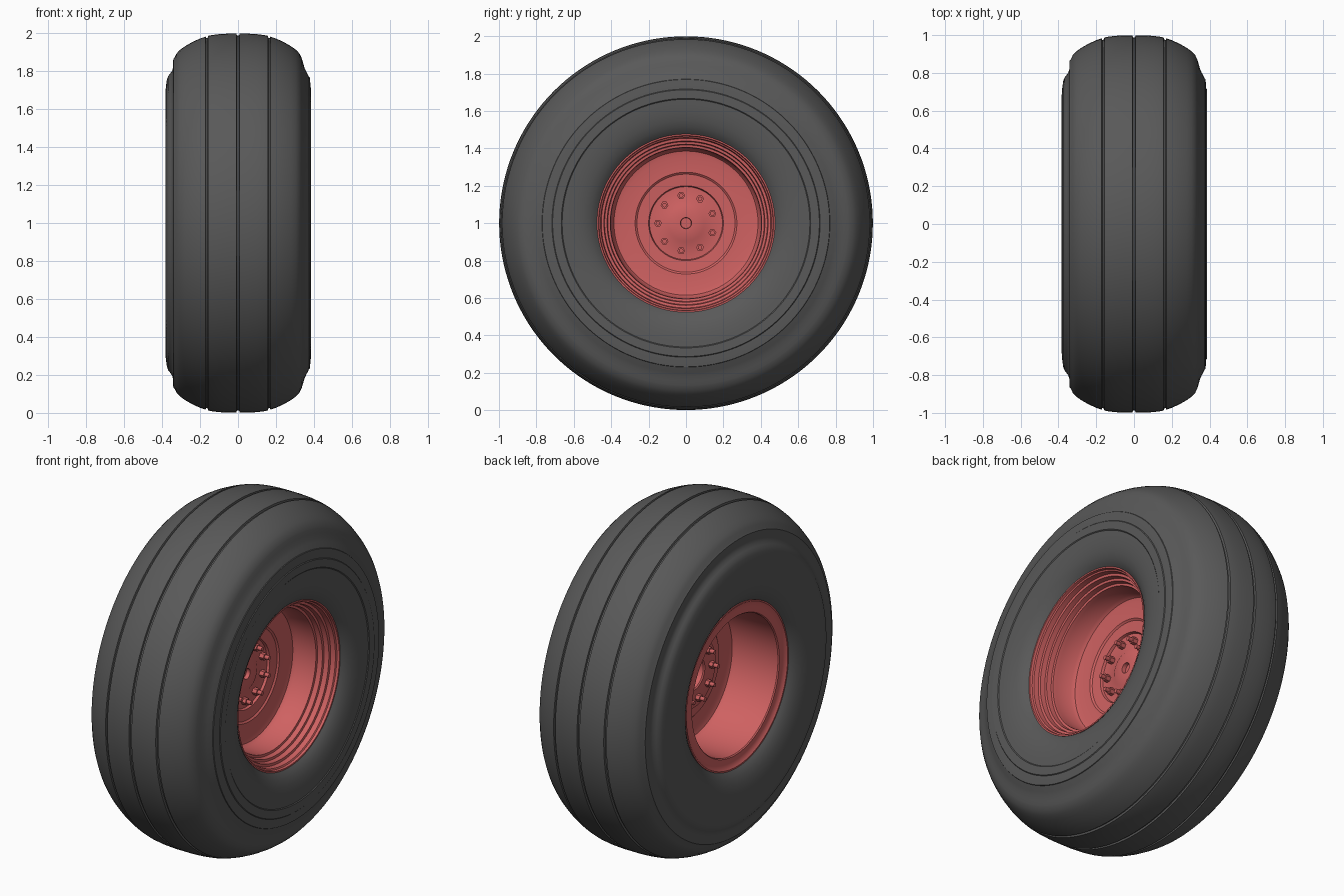
import bpy, bmesh, math
from mathutils import Matrix

SEG = 144
CENTER_Z = 1.0


def finish(name, bm, mat, angle=32):
    bmesh.ops.remove_doubles(bm, verts=bm.verts, dist=1e-5)
    bmesh.ops.recalc_face_normals(bm, faces=bm.faces)
    me = bpy.data.meshes.new(name)
    bm.to_mesh(me)
    bm.free()
    ob = bpy.data.objects.new(name, me)
    ob.location.z = CENTER_Z
    bpy.context.collection.objects.link(ob)
    me.materials.append(mat)
    bpy.ops.object.select_all(action='DESELECT')
    bpy.context.view_layer.objects.active = ob
    ob.select_set(True)
    bpy.ops.object.shade_smooth_by_angle(angle=math.radians(angle))
    return ob


def lathe(name, profile, mat, closed=False):
    """Spin (x, radius) points around the x axis."""
    bm = bmesh.new()
    vs = [bm.verts.new((x, 0, r)) for x, r in profile]
    es = [bm.edges.new(p) for p in zip(vs, vs[1:])]
    if closed:
        es.append(bm.edges.new((vs[-1], vs[0])))
    bmesh.ops.spin(bm, geom=vs + es, cent=(0, 0, 0), axis=(1, 0, 0),
                   angle=math.tau, steps=SEG, use_duplicate=False)
    return finish(name, bm, mat)


def material(name, color):
    m = bpy.data.materials.new(name)
    m.diffuse_color = color
    return m


rubber = material("dark_rubber", (0.10, 0.10, 0.10, 1))
red = material("red_paint", (0.62, 0.12, 0.12, 1))

# Tyre: crown with three thin grooves, stepped outer wall, beaded inner wall
crown = [(0.006, 0.988), (0.008, 0.999), (0.05, 0.999), (0.10, 0.996),
         (0.14, 0.991), (0.157, 0.987), (0.160, 0.976), (0.168, 0.975),
         (0.171, 0.983), (0.20, 0.973), (0.24, 0.955), (0.28, 0.932),
         (0.305, 0.914), (0.324, 0.894), (0.334, 0.873)]
wall_right = [(0.336, 0.868), (0.343, 0.845), (0.350, 0.82), (0.359, 0.80),
              (0.371, 0.777), (0.374, 0.770), (0.378, 0.768), (0.381, 0.74),
              (0.382, 0.717), (0.386, 0.713), (0.386, 0.667), (0.382, 0.662),
              (0.381, 0.63), (0.377, 0.59), (0.369, 0.55), (0.356, 0.515),
              (0.340, 0.49), (0.325, 0.474)]
wall_left = [(0.341, 0.865), (0.342, 0.845), (0.342, 0.822), (0.347, 0.803),
             (0.358, 0.788), (0.368, 0.775), (0.375, 0.755), (0.380, 0.72),
             (0.383, 0.68), (0.383, 0.64), (0.378, 0.59), (0.369, 0.55),
             (0.356, 0.515), (0.340, 0.49), (0.325, 0.474)]
right = crown + wall_right
left = [(-x, r) for x, r in crown + wall_left]
lathe("tyre", left[::-1] + right, rubber, closed=True)

# Wheel: stepped lip on the right, deep barrel, central disc, flat flange on the left
wheel = [
    (0.035, 0.0), (0.035, 0.028), (0.058, 0.030), (0.058, 0.095),
    (0.052, 0.105), (0.052, 0.195), (0.066, 0.200), (0.070, 0.262),
    (0.078, 0.272), (0.080, 0.36), (0.086, 0.385), (0.105, 0.398),
    (0.20, 0.402), (0.222, 0.405), (0.224, 0.418), (0.252, 0.422),
    (0.254, 0.435), (0.282, 0.439), (0.284, 0.453), (0.312, 0.457),
    (0.316, 0.465), (0.330, 0.468), (0.330, 0.476),
    (0.30, 0.476), (-0.30, 0.476),
    (-0.332, 0.476), (-0.332, 0.468), (-0.322, 0.455), (-0.318, 0.425),
    (-0.322, 0.405), (-0.316, 0.400), (-0.05, 0.396), (-0.03, 0.385),
    (-0.022, 0.36), (-0.022, 0.275), (-0.030, 0.265), (-0.034, 0.205),
    (-0.052, 0.200), (-0.056, 0.190), (-0.056, 0.095), (-0.050, 0.088),
    (-0.015, 0.085), (-0.015, 0.0)]
lathe("wheel", wheel, red)

# Wheel nuts with studs: nine on each side of the hub
bm = bmesh.new()
turn = Matrix.Rotation(math.pi / 2, 4, 'Y')
for side in (1, -1):
    for k in range(9):
        a = math.pi + math.tau * k / 9
        for radius, depth, sides in ((0.021, 0.040, 6), (0.012, 0.076, 16)):
            pos = Matrix.Translation((side * (0.050 + depth / 4), 0.15 * math.cos(a),
                                      0.15 * math.sin(a)))
            bmesh.ops.create_cone(bm, cap_ends=True, segments=sides, radius1=radius,
                                  radius2=radius, depth=depth, matrix=pos @ turn)
finish("wheel_nuts", bm, red)
